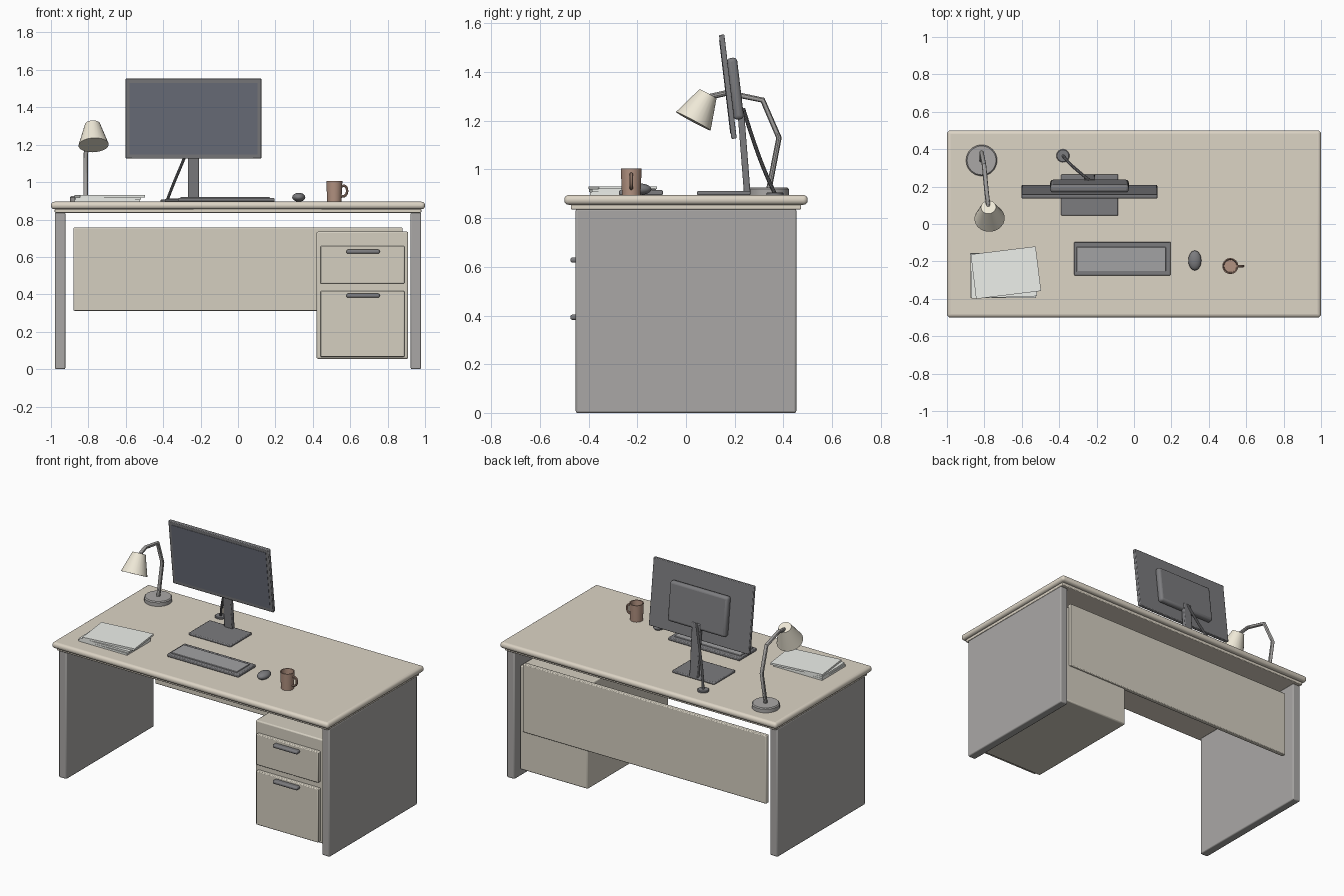
import bpy, bmesh
from math import radians, pi
from mathutils import Vector, Matrix

if "Cube" in bpy.data.objects:
    bpy.data.objects.remove(bpy.data.objects["Cube"])


def material(name, rgb):
    m = bpy.data.materials.new(name)
    m.diffuse_color = (*rgb, 1)
    m.use_nodes = True
    m.node_tree.nodes["Principled BSDF"].inputs["Base Color"].default_value = m.diffuse_color
    return m


WOOD = material("wood", (0.72, 0.66, 0.56))
FRONT = material("drawer_beige", (0.66, 0.62, 0.53))
LEG = material("leg_grey", (0.40, 0.39, 0.38))
DARK = material("dark_plastic", (0.20, 0.20, 0.21))
KEY = material("key_grey", (0.36, 0.36, 0.37))
SCREEN = material("screen_glass", (0.15, 0.16, 0.20))
SHADE = material("shade_cream", (0.86, 0.81, 0.68))
PAPER = material("paper", (0.85, 0.87, 0.83))
MUG = material("mug_brown", (0.45, 0.29, 0.22))


def finish(ob, mat):
    ob.data.materials.append(mat)
    bpy.ops.object.select_all(action='DESELECT')
    ob.select_set(True)
    bpy.context.view_layer.objects.active = ob
    bpy.ops.object.shade_smooth_by_angle(angle=radians(35))
    return ob


def from_bmesh(name, bm, mat):
    me = bpy.data.meshes.new(name)
    bmesh.ops.recalc_face_normals(bm, faces=bm.faces)
    bm.to_mesh(me)
    bm.free()
    ob = bpy.data.objects.new(name, me)
    bpy.context.collection.objects.link(ob)
    return finish(ob, mat)


def box(name, centre, size, mat, bevel=0.005, seg=2, rot=(0, 0, 0)):
    bm = bmesh.new()
    bmesh.ops.create_cube(bm, size=1)
    bmesh.ops.scale(bm, vec=size, verts=bm.verts)
    ob = from_bmesh(name, bm, mat)
    ob.location = centre
    ob.rotation_euler = [radians(a) for a in rot]
    if bevel:
        b = ob.modifiers.new("bevel", 'BEVEL')
        b.width, b.segments = bevel, seg
    return ob


def span(name, x, y, z, mat, **kw):
    """Box given by its ranges along each axis."""
    r = (x, y, z)
    return box(name, [(a + b) / 2 for a, b in r], [b - a for a, b in r], mat, **kw)


def lathe(name, profile, base, mat, axis=(0, 0, 1), steps=32):
    """Revolve (radius, height) points about an axis through base."""
    bm = bmesh.new()
    vs = [bm.verts.new((r, 0, h)) for r, h in profile]
    es = [bm.edges.new(p) for p in zip(vs, vs[1:])]
    bmesh.ops.spin(bm, geom=vs + es, axis=(0, 0, 1), cent=(0, 0, 0),
                   angle=2 * pi, steps=steps)
    bmesh.ops.remove_doubles(bm, verts=bm.verts, dist=1e-5)
    q = Vector(axis).to_track_quat('Z', 'Y')
    bm.transform(Matrix.Translation(base) @ q.to_matrix().to_4x4())
    return from_bmesh(name, bm, mat)


def tube(name, points, radius, mat, smooth=False):
    cu = bpy.data.curves.new(name, 'CURVE')
    cu.dimensions = '3D'
    cu.bevel_depth, cu.bevel_resolution, cu.use_fill_caps = radius, 3, True
    if smooth:
        s = cu.splines.new('BEZIER')
        s.bezier_points.add(len(points) - 1)
        for p, co in zip(s.bezier_points, points):
            p.co = co
            p.handle_left_type = p.handle_right_type = 'AUTO'
    else:
        s = cu.splines.new('POLY')
        s.points.add(len(points) - 1)
        for p, co in zip(s.points, points):
            p.co = (*co, 1)
    ob = bpy.data.objects.new(name, cu)
    bpy.context.collection.objects.link(ob)
    bpy.ops.object.select_all(action='DESELECT')
    ob.select_set(True)
    bpy.context.view_layer.objects.active = ob
    bpy.ops.object.convert(target='MESH')
    return finish(bpy.context.object, mat)


TOP = 0.895

# Desk: rounded top, thin under-slab, side panels, back panel
span("desktop", (-1, 1), (-0.5, 0.5), (0.855, TOP), WOOD, bevel=0.018, seg=4)
span("under_slab", (-0.98, 0.98), (-0.473, 0.473), (0.836, 0.857), WOOD, bevel=0.004)
for side, s in (("left", -1), ("right", 1)):
    box(side + "_side_panel", (s * 0.951, 0, 0.419), (0.056, 0.906, 0.838), LEG, bevel=0.007)
span("back_panel", (-0.88, 0.88), (0.40, 0.43), (0.312, 0.757), FRONT)

# Drawer pedestal
span("pedestal", (0.42, 0.91), (-0.42, 0.415), (0.055, 0.735), FRONT, bevel=0.008)
for name, z0, z1, hz in (("upper", 0.457, 0.658, 0.628), ("lower", 0.066, 0.417, 0.393)):
    span(name + "_drawer_front", (0.44, 0.89), (-0.443, -0.41), (z0, z1), FRONT)
    span(name + "_drawer_handle", (0.58, 0.758), (-0.475, -0.438),
         (hz - 0.011, hz + 0.011), DARK, bevel=0.009, seg=3)

# Monitor, its upper edge leaning forward
MX, TILT = -0.238, (6.8, 0, 0)
box("monitor_body", (MX, 0.172, 1.34), (0.725, 0.022, 0.43), DARK, bevel=0.004, rot=TILT)
box("monitor_screen", (MX, 0.162, 1.339), (0.685, 0.006, 0.385), SCREEN, bevel=0, rot=TILT)
box("monitor_back", (MX, 0.203, 1.332), (0.42, 0.042, 0.255), DARK, bevel=0.016, seg=3, rot=TILT)
box("monitor_neck", (MX, 0.238, 1.075), (0.06, 0.027, 0.35), DARK, rot=(4.5, 0, 0))
span("monitor_base", (-0.39, -0.085), (0.045, 0.265), (TOP, 0.911), DARK)

# Cable and grommet
tube("monitor_cable", [(-0.24, 0.235, 1.25), (-0.295, 0.28, 1.11),
                       (-0.345, 0.325, 0.99), (-0.38, 0.365, 0.90)], 0.008, DARK, True)
lathe("cable_grommet", [(0, 0), (0.035, 0), (0.035, 0.008), (0.031, 0.011), (0, 0.011)],
      (-0.38, 0.365, TOP), DARK)

# Desk lamp
lathe("lamp_base", [(0, 0), (0.083, 0), (0.083, 0.024), (0.077, 0.03), (0, 0.03)],
      (-0.815, 0.34, TOP), LEG)
tube("lamp_arm", [(-0.815, 0.34, 0.915), (-0.815, 0.382, 1.13), (-0.802, 0.315, 1.285),
                  (-0.788, 0.17, 1.315), (-0.779, 0.095, 1.298)], 0.012, LEG)
lathe("lamp_shade", [(0, 0), (0.081, 0), (0.04, 0.128), (0, 0.128)],
      (-0.772, 0.03, 1.198), SHADE, axis=(-0.006, 0.06, 0.112), steps=24)

# Loose stack of papers
for i, (x, y, a) in enumerate(((-0.70, -0.275, 0), (-0.697, -0.272, 2), (-0.685, -0.26, 7))):
    box(f"paper_stack_{i + 1}", (x, y, TOP + 0.006 + 0.012 * i), (0.35, 0.24, 0.012),
        PAPER, bevel=0, rot=(0, 0, a))

# Keyboard and mouse
span("keyboard", (-0.32, 0.195), (-0.275, -0.095), (TOP, 0.915), DARK)
span("keyboard_keys", (-0.307, 0.17), (-0.255, -0.123), (0.905, 0.921), KEY, bevel=0.003)
bm = bmesh.new()
bmesh.ops.create_uvsphere(bm, u_segments=24, v_segments=12, radius=1)
bmesh.ops.scale(bm, vec=(0.035, 0.053, 0.024), verts=bm.verts)
bmesh.ops.translate(bm, vec=(0.325, -0.195, 0.919), verts=bm.verts)
from_bmesh("mouse", bm, DARK)

# Hollow mug with loop handle
lathe("mug", [(0, 0), (0.038, 0), (0.043, 0.11), (0.037, 0.11), (0.033, 0.012), (0, 0.012)],
      (0.515, -0.225, TOP), MUG)
tube("mug_handle", [(0.551, -0.225, 0.978), (0.573, -0.225, 0.978), (0.583, -0.225, 0.955),
                    (0.573, -0.225, 0.928), (0.550, -0.225, 0.922)], 0.007, MUG, True)
